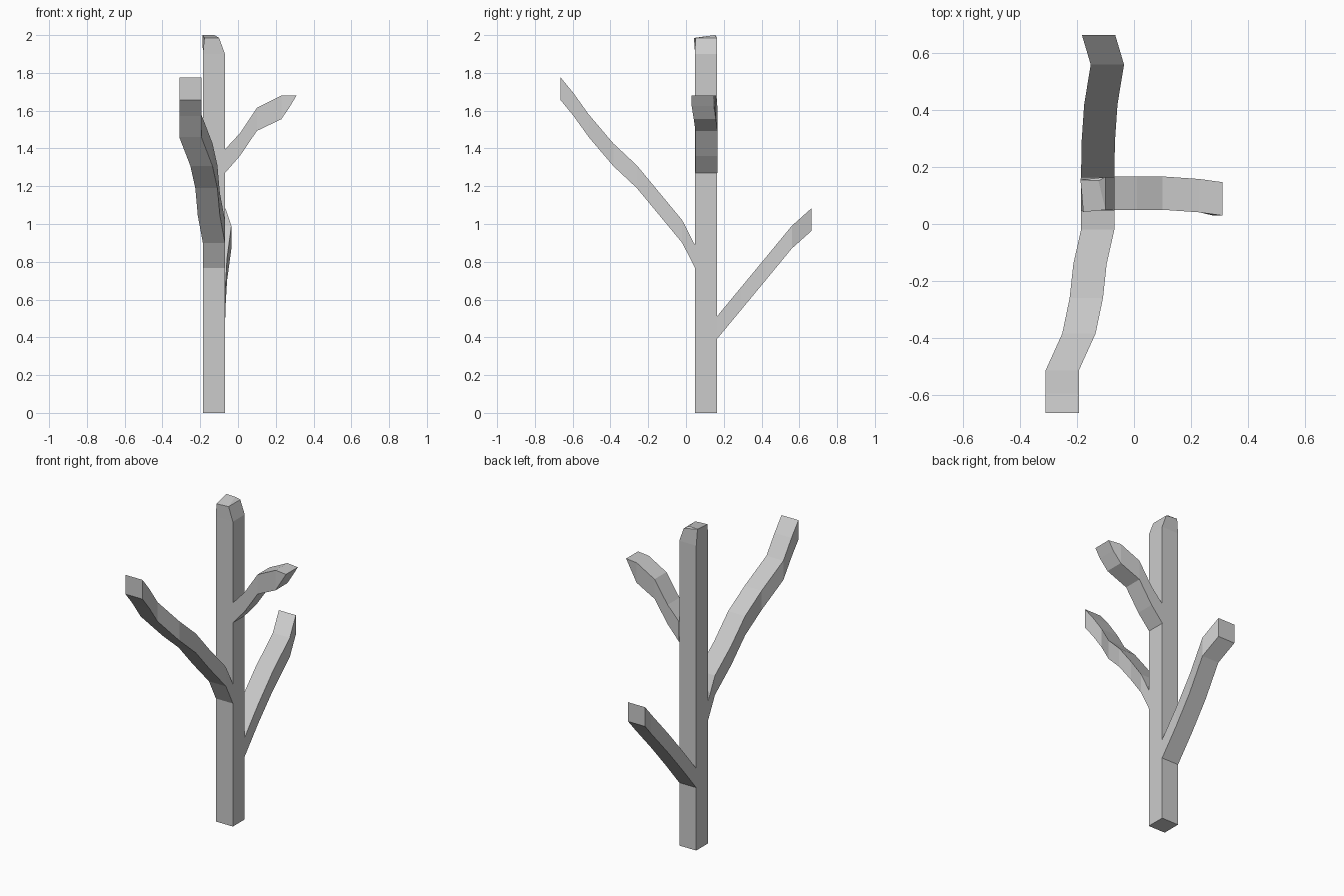
import bpy, bmesh

if "Cube" in bpy.data.objects:
    bpy.data.objects.remove(bpy.data.objects["Cube"])

W = 0.117          # thickness of trunk and branches
X0, Y0 = -0.186, 0.048   # trunk left and front sides

bark = bpy.data.materials.new("pale grey")
bark.diffuse_color = (0.6, 0.6, 0.6, 1)
bark.use_nodes = True
bark.node_tree.nodes["Principled BSDF"].inputs["Base Color"].default_value = bark.diffuse_color


def finish(bm, name):
    bmesh.ops.recalc_face_normals(bm, faces=bm.faces)
    mesh = bpy.data.meshes.new(name)
    bm.to_mesh(mesh)
    bm.free()
    mesh.materials.append(bark)
    obj = bpy.data.objects.new(name, mesh)
    bpy.context.collection.objects.link(obj)


def bridge(bm, a, b):
    for i in range(4):
        bm.faces.new((a[i], a[(i + 1) % 4], b[(i + 1) % 4], b[i]))


def branch(name, sections):
    """Tube through four-cornered sections, open where it meets the trunk."""
    bm = bmesh.new()
    rings = [[bm.verts.new(p) for p in s] for s in sections]
    for a, b in zip(rings, rings[1:]):
        bridge(bm, a, b)
    bm.faces.new(rings[-1])
    finish(bm, name)


def y_section(y, x, z):
    """Upright square facing along y, from its left side and underside."""
    return [(x, y, z), (x + W, y, z), (x + W, y, z + 0.12), (x, y, z + 0.12)]


def x_section(xb, xt, y, zb, zt):
    """Section facing along x, with separate x for underside and top."""
    return [(xb, y, zb), (xb, y + W, zb), (xt, y + W, zt), (xt, y, zt)]


# trunk with a chipped, uneven top
bm = bmesh.new()
plan = [(X0, Y0), (X0 + W, Y0), (X0 + W, Y0 + W), (X0, Y0 + W)]
low = [bm.verts.new((x, y, 0)) for x, y in plan]
high = [bm.verts.new((x, y, 1.9)) for x, y in plan]
fl, fr, br, bl, ridge = [bm.verts.new(p) for p in (
    (-0.178, 0.042, 1.985), (-0.10, 0.05, 1.985), (-0.10, 0.165, 1.985),
    (-0.188, 0.155, 2.0), (-0.125, 0.152, 2.0))]
bm.faces.new(low)
bridge(bm, low, high)
bridge(bm, high, [fl, fr, br, bl])
bm.faces.new((br, ridge, bl))
bm.faces.new((fl, fr, ridge, bl))
bm.faces.new((fr, br, ridge))
finish(bm, "trunk")

# long branch reaching forward
branch("front_branch", [y_section(*s) for s in (
    (Y0, X0, 0.767), (-0.02, X0, 0.90), (-0.14, -0.213, 1.045),
    (-0.26, -0.226, 1.19), (-0.385, -0.252, 1.307),
    (-0.515, -0.311, 1.46), (-0.595, -0.311, 1.572), (-0.664, -0.311, 1.656))])

# low branch reaching back
branch("back_branch", [y_section(*s) for s in (
    (Y0 + W, X0, 0.392), (0.29, -0.184, 0.543), (0.42, -0.175, 0.70),
    (0.56, -0.152, 0.87), (0.664, -0.183, 0.963))])

# short branch reaching right, with a slanted tip
branch("side_branch", [x_section(*s) for s in (
    (X0 + W, X0 + W, 0.05, 1.27, 1.395), (0.01, 0.01, 0.05, 1.36, 1.48),
    (0.10, 0.10, 0.05, 1.493, 1.615), (0.23, 0.23, 0.041, 1.555, 1.68),
    (0.277, 0.31, 0.03, 1.625, 1.68))])
